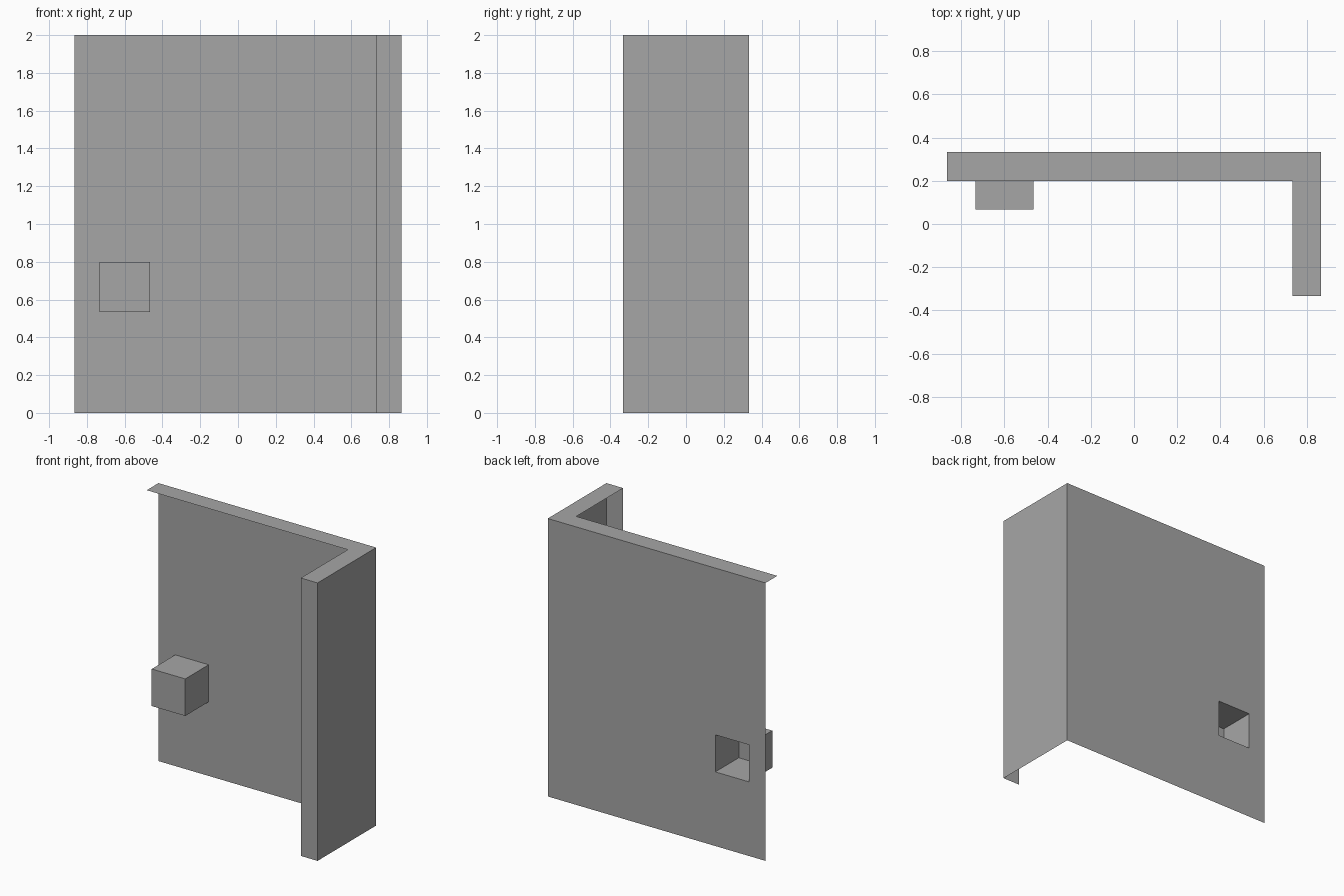
import bpy
import bmesh

cube = bpy.data.objects.get("Cube")
if cube:
    bpy.data.objects.remove(cube, do_unlink=True)

U = 2 / 15                         # one module of the layout
LEFT, RIGHT = -6.5 * U, 6.5 * U    # overall width
FRONT, BACK = -2.5 * U, 2.5 * U    # overall depth
HEIGHT = 15 * U
X0, X1 = -5.5 * U, -3.5 * U        # recess width
Z0, Z1 = 4 * U, 6 * U              # recess height
RECESS_FRONT = 0.5 * U

grey = bpy.data.materials.new("plain_grey")
grey.use_nodes = True
grey.diffuse_color = (0.38, 0.38, 0.38, 1)
shader = next(n for n in grey.node_tree.nodes if n.type == 'BSDF_PRINCIPLED')
shader.inputs["Base Color"].default_value = grey.diffuse_color


def add_sheet(name, polygons):
    """Open surface made of flat polygons, welded where they meet."""
    bm = bmesh.new()
    for points in polygons:
        bm.faces.new([bm.verts.new(p) for p in points])
    bmesh.ops.remove_doubles(bm, verts=bm.verts, dist=0.0001)
    mesh = bpy.data.meshes.new(name)
    bm.to_mesh(mesh)
    bm.free()
    mesh.materials.append(grey)
    obj = bpy.data.objects.new(name, mesh)
    bpy.context.collection.objects.link(obj)
    return obj


def upright(a, b, low=0, high=HEIGHT):
    """Vertical quad standing on the plan line from a to b."""
    return [(*a, low), (*b, low), (*b, high), (*a, high)]


# Back panel: a grid of bands with the recess opening left out
xs, zs = (LEFT, X0, X1, RIGHT), (0, Z0, Z1, HEIGHT)
add_sheet("back_panel", [
    upright((xs[i + 1], BACK), (xs[i], BACK), zs[j], zs[j + 1])
    for i in range(3) for j in range(3) if (i, j) != (1, 1)])

# Side return: outer face and narrow front edge
add_sheet("side_panel", [upright((RIGHT, FRONT), (RIGHT, BACK))])
add_sheet("side_front_edge", [upright((RIGHT - U, FRONT), (RIGHT, FRONT))])

# L-shaped top rim
plan = [(LEFT, BACK), (LEFT, BACK - U), (RIGHT - U, BACK - U),
        (RIGHT - U, FRONT), (RIGHT, FRONT), (RIGHT, BACK)]
add_sheet("top_rim", [[(x, y, HEIGHT) for x, y in plan]])

# Recess box, open at the back
a, b, c, d = (X0, BACK), (X0, RECESS_FRONT), (X1, RECESS_FRONT), (X1, BACK)
box = [upright(p, q, Z0, Z1) for p, q in ((a, b), (b, c), (c, d))]
box.append([(*p, Z1) for p in (a, b, c, d)])
box.append([(*p, Z0) for p in (d, c, b, a)])
add_sheet("recess_box", box)
